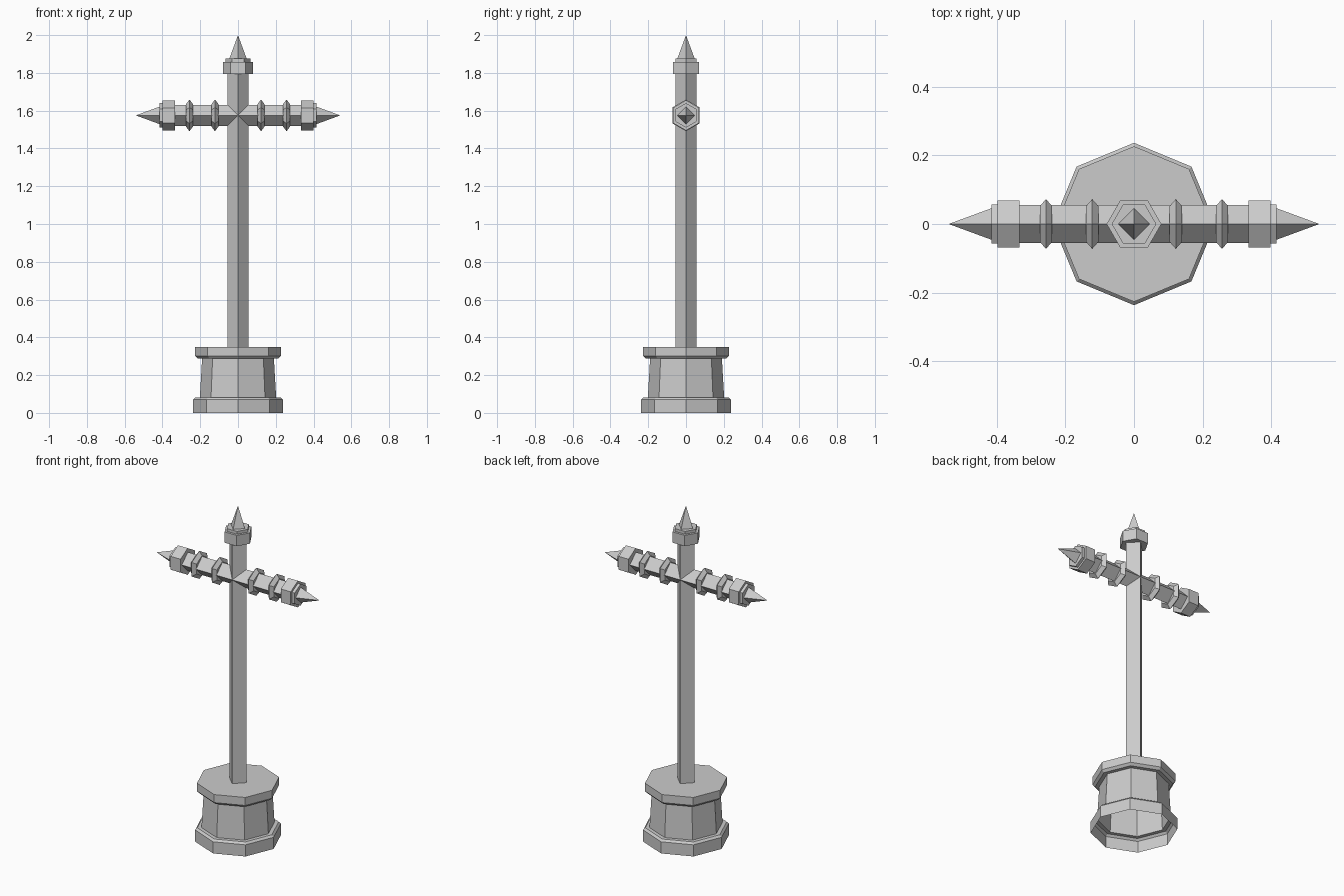
import bpy
import bmesh
from math import cos, sin, tau, pi
from mathutils import Matrix

cube = bpy.data.objects.get("Cube")
if cube:
    bpy.data.objects.remove(cube, do_unlink=True)

stone = bpy.data.materials.new("grey stone")
stone.use_nodes = True
colour = (0.6, 0.6, 0.6, 1)
stone.diffuse_color = colour
stone.node_tree.nodes["Principled BSDF"].inputs["Base Color"].default_value = colour


def turned(name, sides, profile, close_start=True, close_end=True, matrix=None):
    """Spin a (radius, height) profile into a faceted solid; radius 0 is a point."""
    bm = bmesh.new()
    rings = []
    for r, h in profile:
        count = sides if r > 0 else 1
        rings.append([bm.verts.new((r * cos(tau * i / sides), r * sin(tau * i / sides), h))
                      for i in range(count)])
    for low, high in zip(rings, rings[1:]):
        for i in range(sides):
            j = (i + 1) % sides
            if len(high) == 1:
                bm.faces.new((low[i], low[j], high[0]))
            else:
                bm.faces.new((low[i], low[j], high[j], high[i]))
    if close_start:
        bm.faces.new(rings[0][::-1])
    if close_end and len(rings[-1]) > 1:
        bm.faces.new(rings[-1])
    if matrix:
        bm.transform(matrix)
    mesh = bpy.data.meshes.new(name)
    bm.to_mesh(mesh)
    bm.free()
    mesh.materials.append(stone)
    obj = bpy.data.objects.new(name, mesh)
    bpy.context.scene.collection.objects.link(obj)
    return obj


def arm_part(name, sides, profile, **options):
    """Lay a turned part along +x at arm height and mirror it to the other side."""
    lay = Matrix.Translation((0, 0, ARM_Z)) @ Matrix.Rotation(pi / 2, 4, 'Y')
    obj = turned(name, sides, profile, matrix=lay, **options)
    mirror = obj.modifiers.new("both sides", 'MIRROR')
    mirror.use_mirror_merge = False


ARM_Z = 1.575
POST_R = 0.056

# Hollow octagonal pedestal, open underneath
turned("pedestal", 8, [(0.237, 0), (0.237, 0.07), (0.225, 0.082), (0.202, 0.082),
                       (0.19, 0.288), (0.213, 0.288), (0.227, 0.302), (0.227, 0.35)],
       close_start=False)

# Square post set cornerwise
turned("post", 4, [(POST_R, 0.35), (POST_R, 1.80)], close_start=False)


def finial(start):
    """Profiles of the hexagonal collar and the four-sided spike."""
    collar = [(0.08, start), (0.08, start + 0.065), (0.065, start + 0.065), (0.065, start + 0.082)]
    spike = [(0.046, start + 0.082), (0, start + 0.207)]
    return collar, spike


# Top finial
collar, spike = finial(1.793)
turned("top_collar", 6, collar)
turned("top_spike", 4, spike)

# Arms with end finials
arm_part("arm", 4, [(POST_R, 0), (POST_R, 0.34)], close_start=False)
collar, spike = finial(0.334)
arm_part("arm_collar", 6, collar)
arm_part("arm_spike", 4, spike)

# Ridged rings on the arms
for label, x in (("inner", 0.122), ("outer", 0.257)):
    arm_part(label + "_arm_ring", 6, [(0.06, x - 0.018), (0.084, x), (0.06, x + 0.018)])
